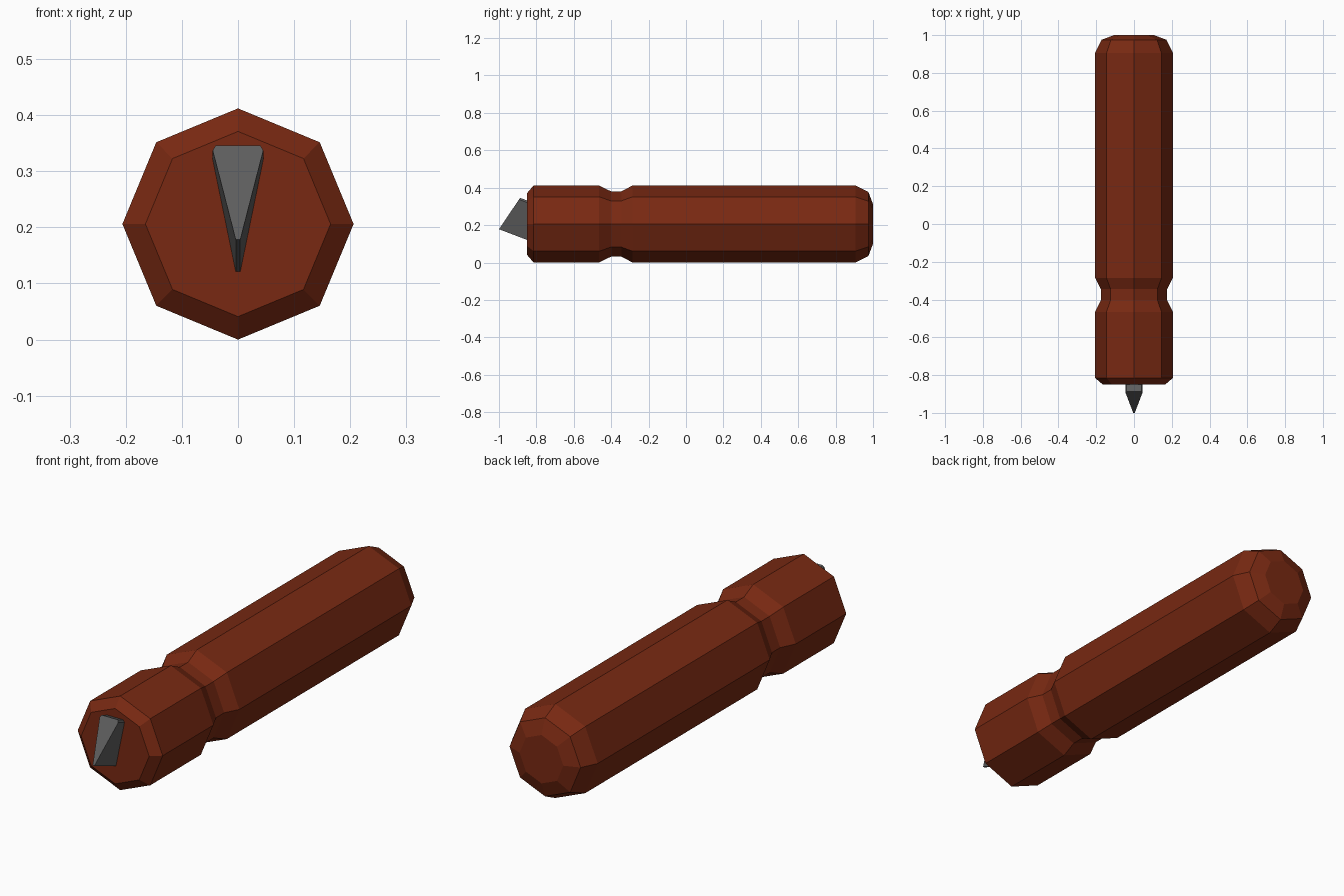
import bpy, math

if "Cube" in bpy.data.objects:
    bpy.data.objects.remove(bpy.data.objects["Cube"])


def material(name, rgb):
    m = bpy.data.materials.new(name)
    m.diffuse_color = (*rgb, 1)
    m.use_nodes = True
    m.node_tree.nodes["Principled BSDF"].inputs["Base Color"].default_value = m.diffuse_color
    return m


def lofted(name, rings, mat):
    """Skin a list of equal-length vertex rings and cap both ends."""
    n = len(rings[0])
    verts = [v for ring in rings for v in ring]
    faces = [list(range(n))[::-1], [(len(rings) - 1) * n + i for i in range(n)]]
    for k in range(len(rings) - 1):
        for i in range(n):
            j = (i + 1) % n
            faces.append([k * n + i, k * n + j, (k + 1) * n + j, (k + 1) * n + i])
    mesh = bpy.data.meshes.new(name)
    mesh.from_pydata(verts, [], faces)
    mesh.materials.append(mat)
    obj = bpy.data.objects.new(name, mesh)
    bpy.context.collection.objects.link(obj)
    # consistent outward normals
    bpy.context.view_layer.objects.active = obj
    obj.select_set(True)
    bpy.ops.object.mode_set(mode='EDIT')
    bpy.ops.mesh.select_all(action='SELECT')
    bpy.ops.mesh.normals_make_consistent(inside=False)
    bpy.ops.object.mode_set(mode='OBJECT')
    obj.select_set(False)
    return obj


wood = material("red brown wood", (0.19, 0.022, 0.006))
steel = material("dark grey steel", (0.11, 0.11, 0.11))

# Octagonal handle with a grip groove and rounded butt: (y, radius)
profile = [(-0.85, 0.165), (-0.815, 0.206), (-0.465, 0.206), (-0.402, 0.175),
           (-0.345, 0.175), (-0.285, 0.206), (0.905, 0.206), (0.975, 0.172),
           (1.0, 0.106)]
angles = [math.tau * i / 8 for i in range(8)]
lofted("handle", [[(r * math.sin(a), y, 0.206 + r * math.cos(a)) for a in angles]
                  for y, r in profile], wood)

# Wedge blade: slanted front section swept back into the handle
half = [(0.040, -0.887, 0.346), (0.045, -0.893, 0.337), (0.004, -1.0, 0.178)]
front = half + [(-x, y, z) for x, y, z in reversed(half)]
back = [(x, y + 0.155, z - 0.059) for x, y, z in front]
lofted("blade", [front, back], steel)
